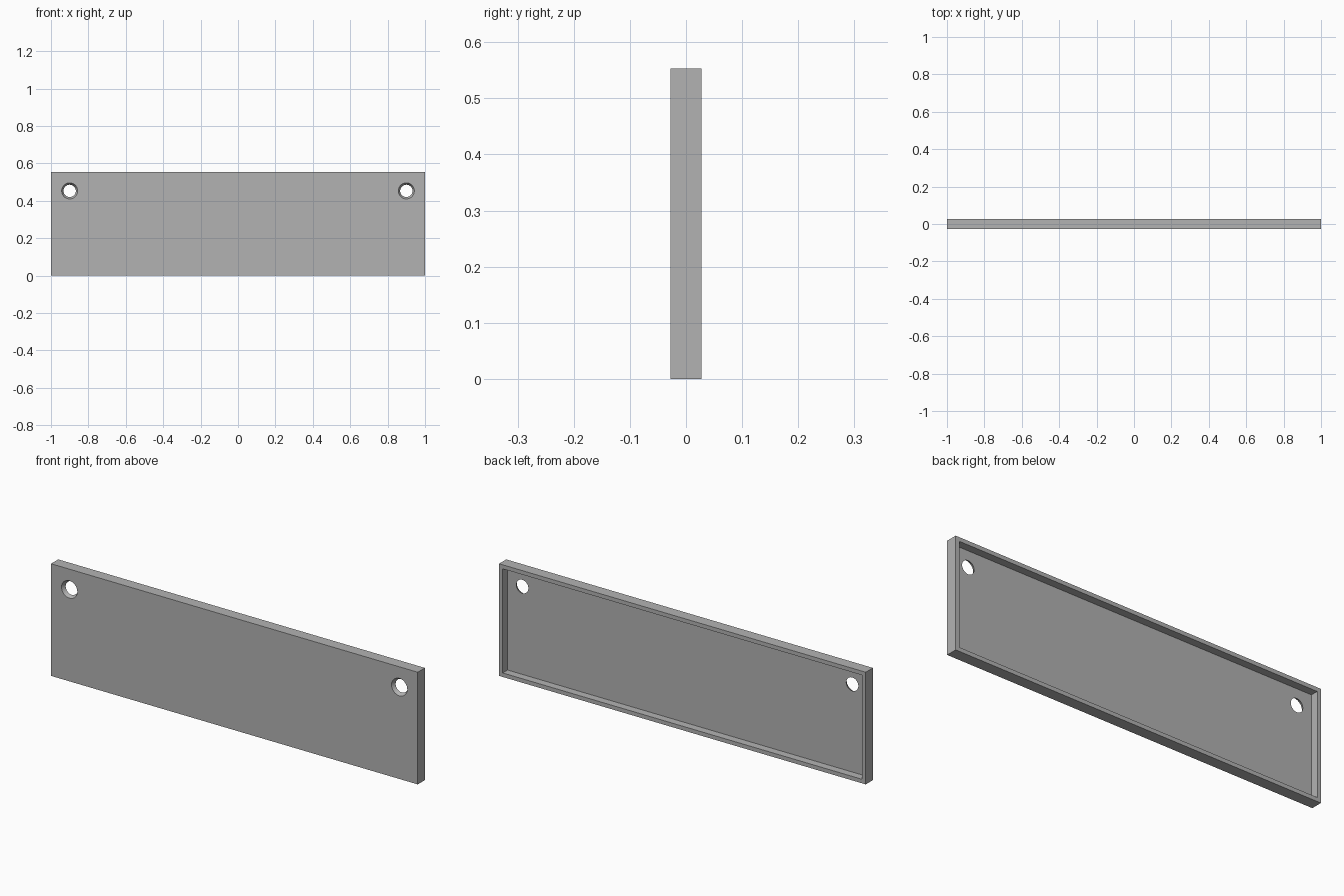
import bpy
import bmesh
from math import pi, radians
from mathutils import Matrix, Vector

if "Cube" in bpy.data.objects:
    bpy.data.objects.remove(bpy.data.objects["Cube"], do_unlink=True)

LENGTH, DEPTH, HEIGHT = 2.0, 0.056, 0.553
RIM, RECESS = 0.028, 0.038
HOLE_MARGIN, R_FRONT, R_BACK = 0.1, 0.043, 0.033

grey = bpy.data.materials.new("plain_grey")
grey.use_nodes = True
grey.diffuse_color = (0.448, 0.448, 0.448, 1)
grey.node_tree.nodes["Principled BSDF"].inputs["Base Color"].default_value = grey.diffuse_color


def make_object(name, bm):
    bmesh.ops.recalc_face_normals(bm, faces=bm.faces)
    mesh = bpy.data.meshes.new(name)
    bm.to_mesh(mesh)
    bm.free()
    mesh.materials.append(grey)
    obj = bpy.data.objects.new(name, mesh)
    bpy.context.collection.objects.link(obj)
    return obj


# Panel: a slab whose back face is inset and pushed in, leaving a raised rim
bm = bmesh.new()
bmesh.ops.create_cube(bm, size=1, matrix=Matrix.Translation((0, 0, HEIGHT / 2))
                      @ Matrix.Diagonal((LENGTH, DEPTH, HEIGHT, 1)))
bm.normal_update()
back = max(bm.faces, key=lambda f: f.normal.y)
bmesh.ops.inset_region(bm, faces=[back], thickness=RIM)
floor = bmesh.ops.extrude_discrete_faces(bm, faces=[back])["faces"][0]
bmesh.ops.translate(bm, verts=floor.verts, vec=Vector((0, -RECESS, 0)))
panel = make_object("recessed_panel", bm)

# Countersunk screw holes: tapered cutters that overshoot the plate both ways
plate = DEPTH - RECESS
overshoot = 0.01
flare = (R_FRONT - R_BACK) / plate * overshoot
bm = bmesh.new()
for side in (-1, 1):
    place = Matrix.Translation((side * (LENGTH / 2 - HOLE_MARGIN),
                                -DEPTH / 2 + plate / 2, HEIGHT - HOLE_MARGIN))
    bmesh.ops.create_cone(bm, cap_ends=True, segments=48, radius1=R_FRONT + flare,
                          radius2=R_BACK - flare, depth=plate + 2 * overshoot,
                          matrix=place @ Matrix.Rotation(-pi / 2, 4, "X"))
cutter = make_object("hole_cutter", bm)
cutter.hide_render = True

# Cut the holes, then discard the cutter
cut = panel.modifiers.new("screw_holes", "BOOLEAN")
cut.operation = "DIFFERENCE"
cut.solver = "EXACT"
cut.object = cutter
bpy.ops.object.select_all(action="DESELECT")
bpy.context.view_layer.objects.active = panel
panel.select_set(True)
bpy.ops.object.modifier_apply(modifier=cut.name)
bpy.data.objects.remove(cutter, do_unlink=True)
bpy.ops.object.shade_smooth_by_angle(angle=radians(30))
